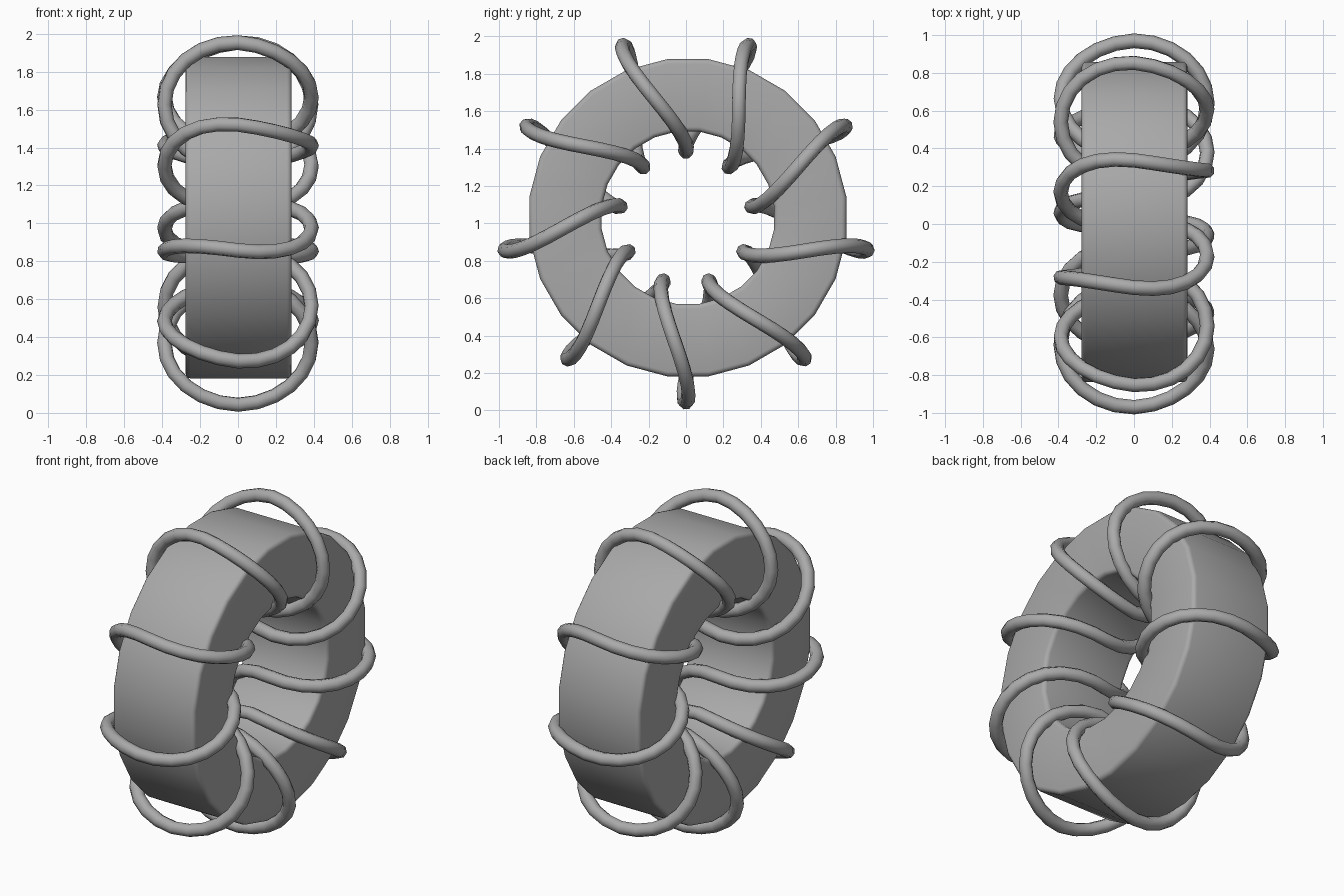
import bpy, bmesh
from math import sin, cos, pi, radians
from mathutils import Vector

cube = bpy.data.objects.get("Cube")
if cube:
    bpy.data.objects.remove(cube)


def material(name, value):
    mat = bpy.data.materials.new(name)
    mat.use_nodes = True
    color = (value, value, value, 1)
    mat.diffuse_color = color
    mat.node_tree.nodes["Principled BSDF"].inputs["Base Color"].default_value = color
    return mat


def link(name, data, mat, location):
    obj = bpy.data.objects.new(name, data)
    bpy.context.collection.objects.link(obj)
    data.materials.append(mat)
    obj.location = location
    return obj


def activate(obj):
    bpy.ops.object.select_all(action="DESELECT")
    obj.select_set(True)
    bpy.context.view_layer.objects.active = obj


def ring_point(x, radius, angle):
    return Vector((x, radius * cos(angle), radius * sin(angle)))


grey = material("grey", 0.4)

# Ring core: rectangular section swept around the x axis, with rounded rims
SIDES = 24
section = [(-0.28, 0.465), (0.28, 0.465), (0.28, 0.855), (-0.28, 0.855)]
bm = bmesh.new()
loops = [[bm.verts.new(ring_point(x, r, 2 * pi * (i + 0.5) / SIDES)) for x, r in section]
         for i in range(SIDES)]
rims = []
for i, a in enumerate(loops):
    b = loops[(i + 1) % SIDES]
    for j in range(4):
        k = (j + 1) % 4
        bm.faces.new((a[j], a[k], b[k], b[j]))
    rims += [bm.edges.get((a[j], b[j])) for j in range(4)]
bmesh.ops.recalc_face_normals(bm, faces=bm.faces)
bm.normal_update()
bmesh.ops.bevel(bm, geom=rims, offset=0.025, offset_type="OFFSET", segments=3,
                profile=0.5, affect="EDGES")
mesh = bpy.data.meshes.new("ring_core")
bm.to_mesh(mesh)
bm.free()
core = link("ring_core", mesh, grey, (0.003, 0.01, 1.03))
activate(core)
bpy.ops.object.shade_smooth_by_angle(angle=radians(50))

# Wire winding: nine turns, each side running straight from outer to inner bend
TURNS, STEPS = 9, 24
HALF_TURN = pi / TURNS


def wire_point(turn, phase):
    outer_angle = 1.5 * pi - 2 * HALF_TURN * turn
    side = 1 if phase >= 0 else -1
    outer = ring_point(0, 0.985, outer_angle)
    inner = ring_point(0, 0.355, outer_angle - side * HALF_TURN)
    sway = (outer - inner).normalized().cross(Vector((-1, 0, 0)))
    point = inner.lerp(outer, (1 + cos(phase)) / 2) + sway * 0.025 * sin(2 * phase)
    point.x = 0.388 * sin(phase)
    return point


curve = bpy.data.curves.new("wire_winding", "CURVE")
curve.dimensions = "3D"
curve.bevel_depth = 0.039
curve.bevel_resolution = 2
spline = curve.splines.new("POLY")
spline.points.add(TURNS * STEPS - 1)
spline.use_cyclic_u = True
spline.use_smooth = True
for i, point in enumerate(spline.points):
    turn, step = divmod(i, STEPS)
    point.co = (*wire_point(turn, 2 * pi * step / STEPS - pi), 1)
wire = link("wire_winding", curve, grey, (0, 0, 1.028))
activate(wire)
bpy.ops.object.convert(target="MESH")
bpy.ops.object.shade_smooth_by_angle(angle=radians(60))
